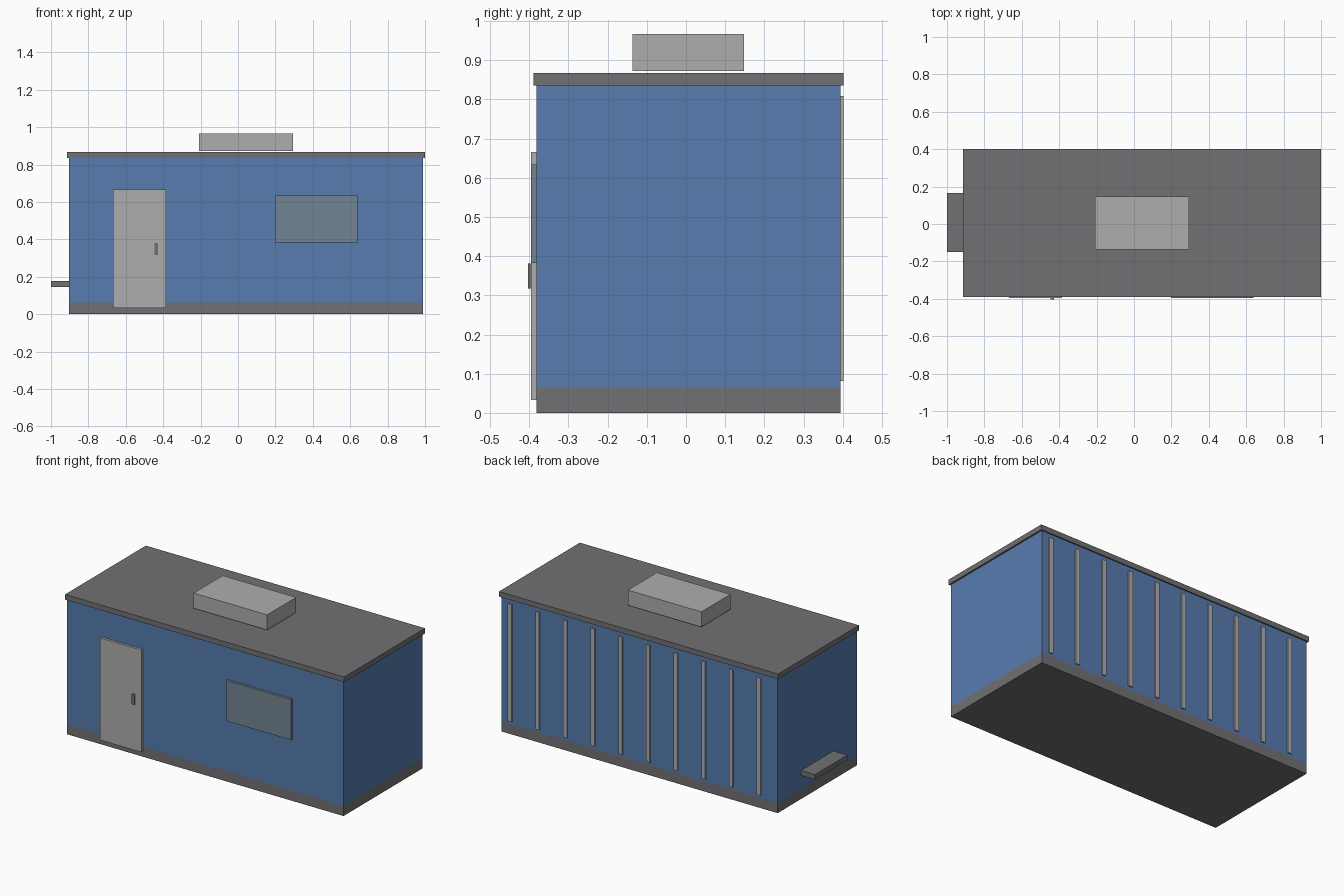
import bpy

if "Cube" in bpy.data.objects:
    bpy.data.objects.remove(bpy.data.objects["Cube"])


def material(name, rgb):
    m = bpy.data.materials.new(name)
    m.diffuse_color = (*rgb, 1.0)
    m.use_nodes = True
    m.node_tree.nodes["Principled BSDF"].inputs["Base Color"].default_value = m.diffuse_color
    return m


BLUE = material("blue_wall", (0.095, 0.20, 0.43))
DARK = material("dark_grey", (0.165, 0.165, 0.175))
LIGHT = material("light_grey", (0.42, 0.42, 0.42))
GLASS = material("window_glass", (0.17, 0.23, 0.29))


def box(name, mat, x, y, z):
    """Box from (min, max) ranges on each axis."""
    bpy.ops.mesh.primitive_cube_add(size=1)
    ob = bpy.context.object
    ob.name = name
    for v in ob.data.vertices:
        v.co = [r[0] if c < 0 else r[1] for c, r in zip(v.co, (x, y, z))]
    ob.data.materials.append(mat)
    return ob


# Main shell
box("base", DARK, (-0.904, 0.99), (-0.381, 0.394), (0, 0.063))
box("walls", BLUE, (-0.904, 0.99), (-0.381, 0.394), (0.063, 0.835))
box("roof", DARK, (-0.913, 1.0), (-0.389, 0.402), (0.835, 0.867))

# Rooftop unit
box("roof_unit", LIGHT, (-0.209, 0.295), (-0.136, 0.148), (0.873, 0.967))

# Door, handle and window on the front
box("door", LIGHT, (-0.667, -0.384), (-0.396, -0.380), (0.033, 0.666))
box("door_handle", DARK, (-0.446, -0.427), (-0.403, -0.390), (0.317, 0.381))
box("window", GLASS, (0.198, 0.640), (-0.396, -0.380), (0.383, 0.634))

# Ledge on the left end
box("side_step", DARK, (-1.0, -0.904), (-0.151, 0.165), (0.146, 0.177))

# Vertical ribs on the back wall
for i in range(10):
    cx = -0.778 + 0.1895 * i
    box(f"back_rib_{i + 1}", LIGHT, (cx - 0.013, cx + 0.013), (0.390, 0.402), (0.081, 0.808))
